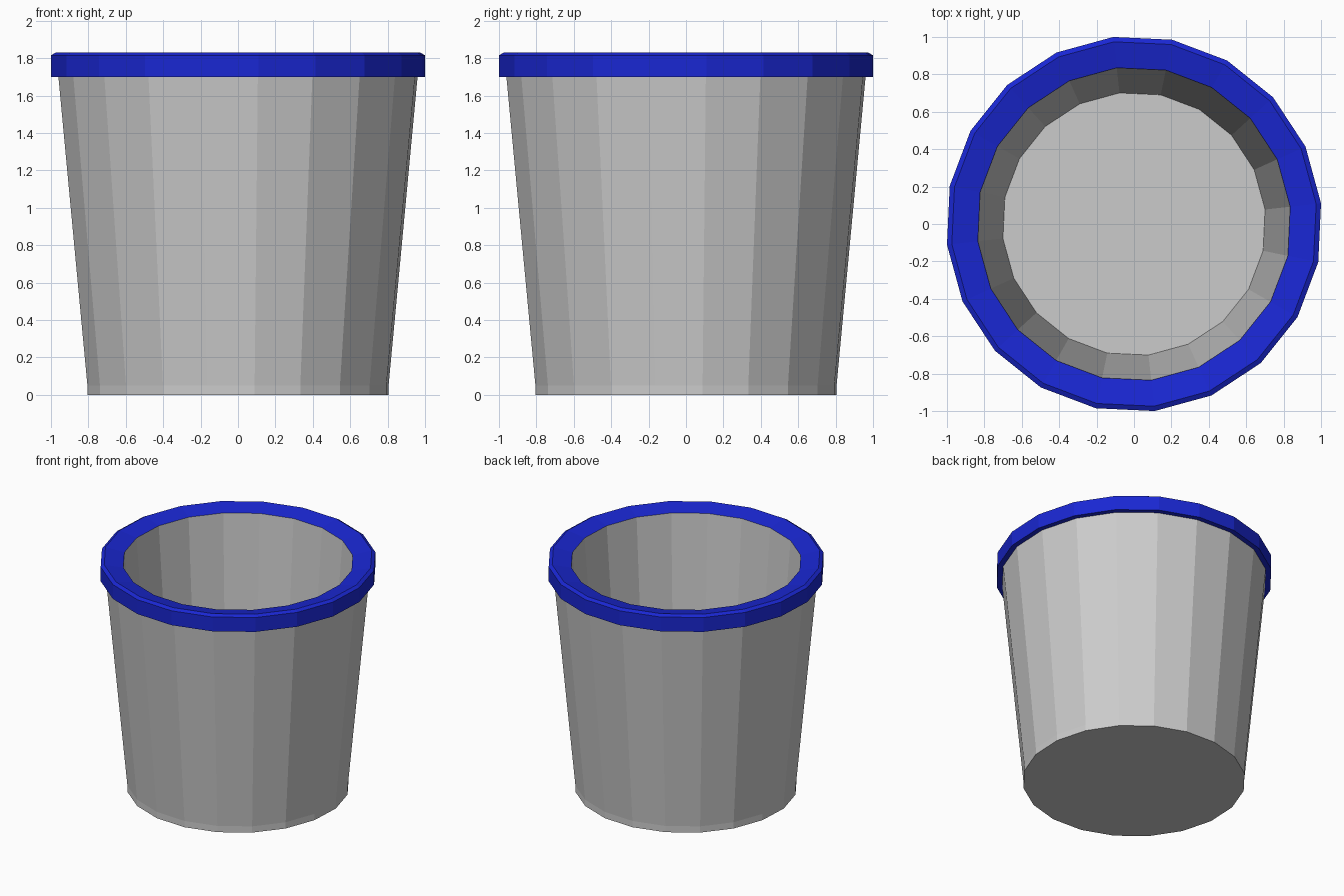
import bpy, bmesh, math

if "Cube" in bpy.data.objects:
    bpy.data.objects.remove(bpy.data.objects["Cube"])

SIDES = 20
TURN = math.radians(6.3)


def lathe(name, profile, cap=False, color=None):
    """Revolve (radius, z) points into a faceted shell; cap fills both end rings."""
    bm = bmesh.new()
    rings = []
    for r, z in profile:
        angles = [TURN + 2 * math.pi * i / SIDES for i in range(SIDES)]
        rings.append([bm.verts.new((r * math.cos(a), r * math.sin(a), z)) for a in angles])
    for low, high in zip(rings, rings[1:]):
        for i in range(SIDES):
            j = (i + 1) % SIDES
            bm.faces.new((low[i], low[j], high[j], high[i]))
    if cap:
        bm.faces.new(rings[0][::-1])
        bm.faces.new(rings[-1])
    mesh = bpy.data.meshes.new(name)
    bm.to_mesh(mesh)
    bm.free()
    obj = bpy.data.objects.new(name, mesh)
    bpy.context.collection.objects.link(obj)
    if color:
        mat = bpy.data.materials.new(name + "_blue")
        mat.diffuse_color = color
        mat.use_nodes = True
        mat.node_tree.nodes["Principled BSDF"].inputs["Base Color"].default_value = mat.diffuse_color
        mesh.materials.append(mat)
    return obj


# Outer wall with a short upright foot, and its underside
lathe("bucket_outer_wall", [(0.81, 0), (0.81, 0.05), (0.966, 1.70)]).data
# Inner wall, floor and underside
inner = [(0.84, 1.80), (0.705, 0.06)]
lathe("bucket_inner_wall", inner)


def disc(name, r, z, up):
    """Flat faceted disc facing up or down."""
    pts = [(r * math.cos(TURN + 2 * math.pi * i / SIDES),
            r * math.sin(TURN + 2 * math.pi * i / SIDES), z) for i in range(SIDES)]
    mesh = bpy.data.meshes.new(name)
    mesh.from_pydata(pts if up else pts[::-1], [], [list(range(SIDES))])
    bpy.context.collection.objects.link(bpy.data.objects.new(name, mesh))


disc("bucket_floor", 0.705, 0.06, True)
disc("bucket_underside", 0.81, 0, False)

# Blue rim: overhanging lip, chamfered outer edge, top sloping inward
lathe("rim", [(0.966, 1.70), (1.006, 1.70), (1.006, 1.815), (0.98, 1.83), (0.84, 1.80)],
      color=(0.01, 0.02, 0.65, 1))
